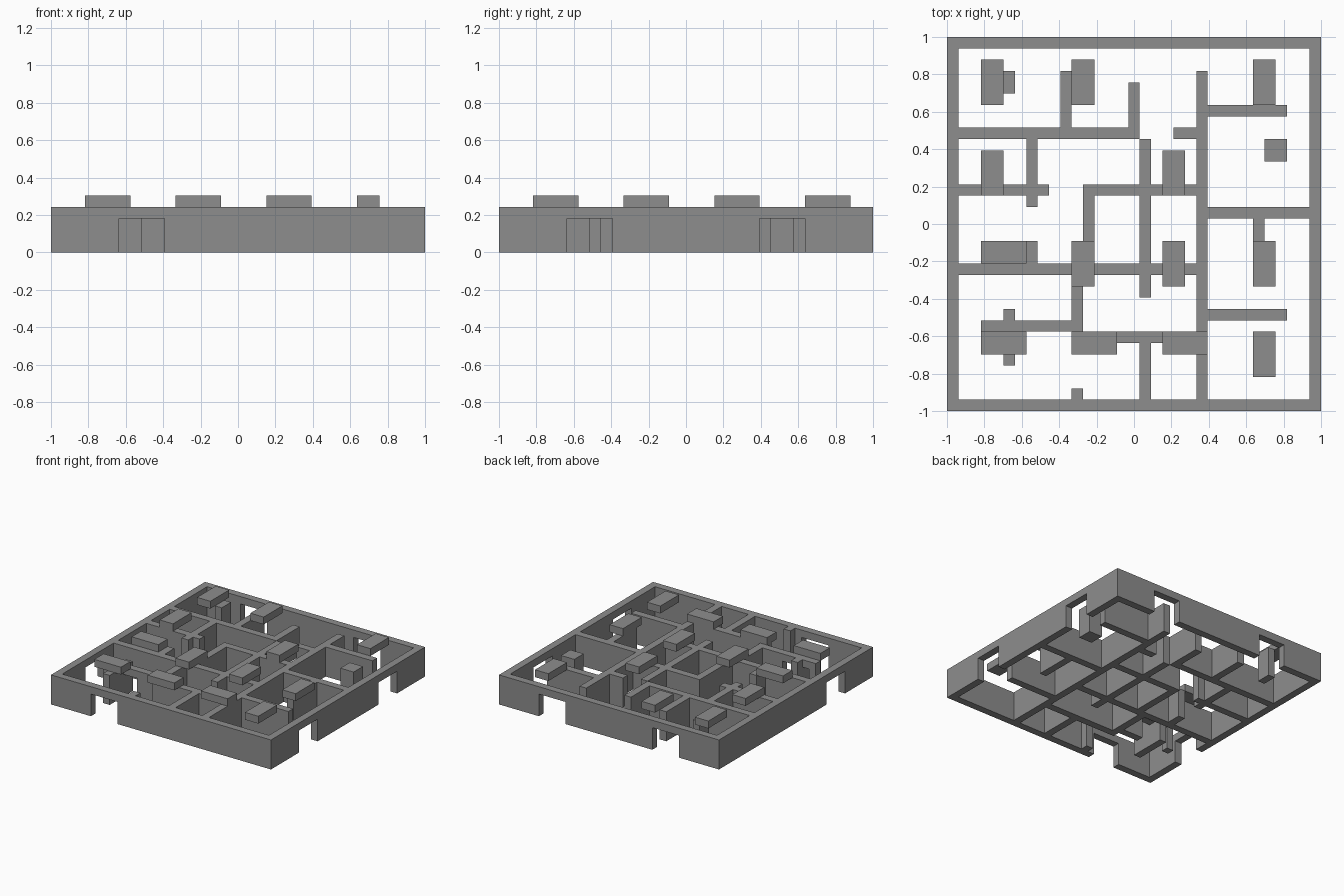
import bpy, bmesh, math
from mathutils import Vector

cube = bpy.data.objects.get("Cube")
if cube:
    bpy.data.objects.remove(cube, do_unlink=True)

N = 33            # grid cells along each side
U = 2 / N         # size of one cell
H = 4             # wall height in cells
DOOR = 3          # door height in cells

stone = bpy.data.materials.new("stone grey")
stone.use_nodes = True
grey = (0.27, 0.27, 0.27, 1)
stone.diffuse_color = grey
stone.node_tree.nodes["Principled BSDF"].inputs["Base Color"].default_value = grey


def box(x0, x1, y0, y1, z0=0, z1=H):
    """All grid cells inside a box."""
    return {(x, y, z) for x in range(x0, x1) for y in range(y0, y1)
            for z in range(z0, z1)}


def union(boxes, **kw):
    return set().union(*(box(*b, **kw) for b in boxes))


def build(name, cells, covered=frozenset()):
    """Skin a set of cells with its exposed faces and merge flat areas."""
    bm = bmesh.new()
    verts = {}

    def vert(p):
        key = tuple(round(c) for c in p)
        if key not in verts:
            verts[key] = bm.verts.new(((key[0] - N / 2) * U,
                                       (key[1] - N / 2) * U, key[2] * U))
        return verts[key]

    for cell in sorted(cells):
        for axis in range(3):
            for sign in (-1, 1):
                step = list(cell)
                step[axis] += sign
                if tuple(step) in cells or tuple(step) in covered:
                    continue
                n, a, b = Vector(), Vector(), Vector()
                n[axis] = sign / 2
                a[(axis + 1) % 3] = 0.5
                b[(axis + 2) % 3] = 0.5 * sign
                mid = Vector(cell) + Vector((0.5, 0.5, 0.5)) + n
                bm.faces.new([vert(mid + p) for p in (-a - b, a - b, a + b, b - a)])
    bmesh.ops.dissolve_limit(bm, angle_limit=math.radians(1),
                             verts=bm.verts[:], edges=bm.edges[:])
    mesh = bpy.data.meshes.new(name)
    bm.to_mesh(mesh)
    bm.free()
    mesh.materials.append(stone)
    obj = bpy.data.objects.new(name, mesh)
    bpy.context.collection.objects.link(obj)


# Outer walls with five doorways
outer = box(0, N, 0, N) - box(1, N - 1, 1, N - 1)
near, far = (6, 10), (23, 27)
for d in (near, far):
    outer -= box(*d, N - 1, N, z1=DOOR)      # back
    outer -= box(N - 1, N, *d, z1=DOOR)      # left side
outer -= box(*near, 0, 1, z1=DOOR)           # front
outer -= box(0, 1, *near, z1=DOOR)           # right side

# Inner walls running across
inner = union([
    (1, 17, 24, 25), (20, 22, 24, 25), (12, 22, 19, 20), (1, 9, 19, 20),
    (1, 22, 12, 13), (3, 12, 7, 8), (11, 23, 6, 7),
    (23, 30, 26, 27), (23, 32, 17, 18), (23, 30, 8, 9),
])
inner -= box(4, 8, 7, 8, z1=DOOR)            # inner doorway
# Inner walls running front to back
inner |= union([
    (10, 11, 25, 30), (16, 17, 25, 29), (22, 23, 1, 30), (17, 18, 10, 24),
    (12, 13, 13, 20), (7, 8, 18, 24), (7, 8, 13, 15), (11, 12, 7, 12),
    (5, 6, 4, 9), (17, 18, 1, 6), (11, 12, 1, 2), (27, 28, 12, 17),
])
# Free-standing pillars
pillars = union([(5, 6, 28, 30), (28, 30, 22, 24)])

# Raised slabs, long across or long front to back
across = [(3, 5), (11, 5), (19, 5), (3, 13)]
along = [(27, 3), (11, 11), (19, 11), (27, 11), (3, 19), (19, 19),
         (3, 27), (11, 27), (27, 27)]
slabs = union([(x, x + 4, y, y + 2) for x, y in across] +
              [(x, x + 2, y, y + 4) for x, y in along], z0=H, z1=H + 1)

walls = outer | inner
build("outer_walls", outer, walls | slabs)
build("inner_walls", inner - outer, walls | slabs)
build("pillars", pillars, slabs)
build("roof_slabs", slabs, walls)
